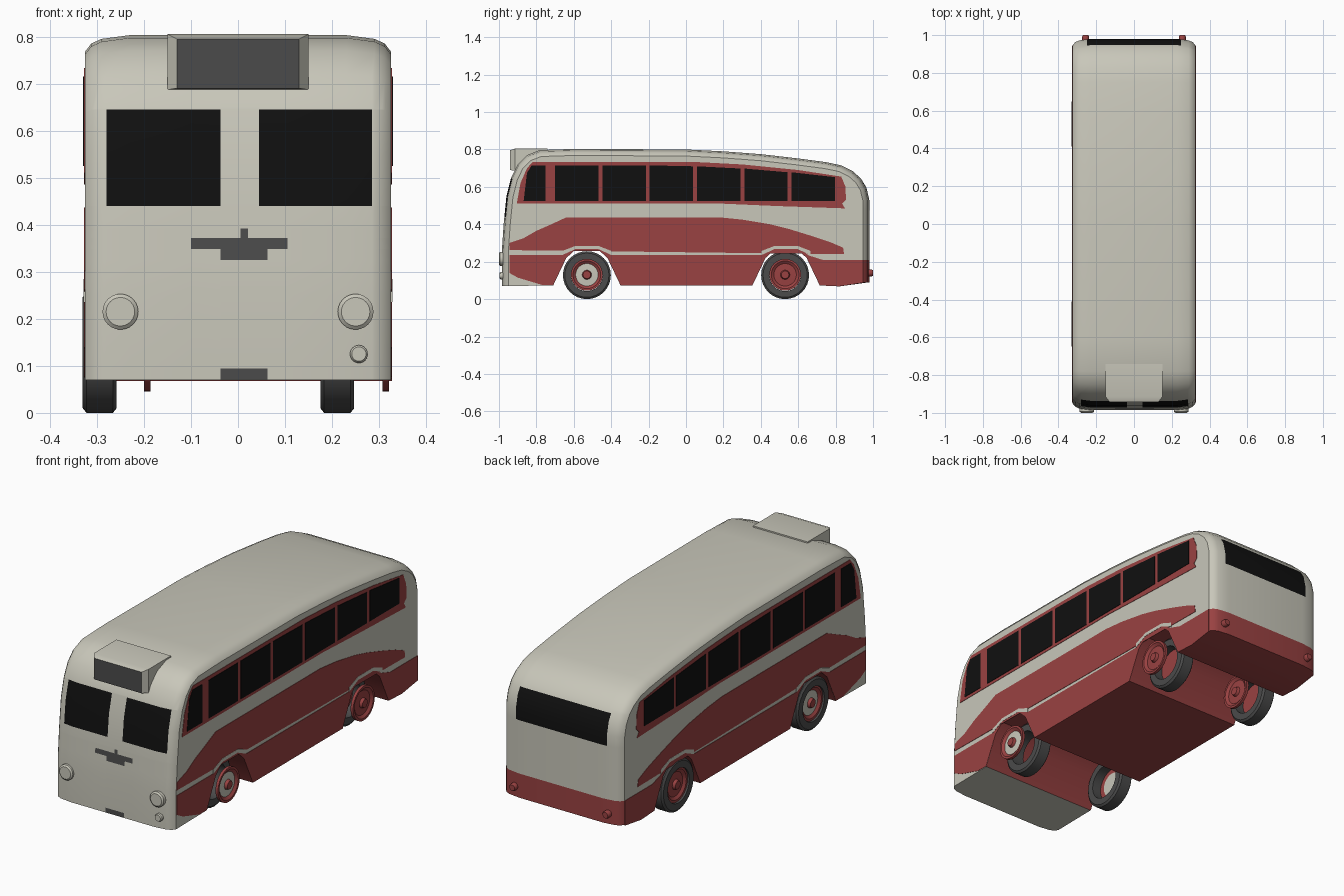
import bpy, bmesh, math
from mathutils import Vector

if "Cube" in bpy.data.objects:
    bpy.data.objects.remove(bpy.data.objects["Cube"])


def material(name, color):
    m = bpy.data.materials.new(name)
    m.use_nodes = True
    m.diffuse_color = (*color, 1)
    bsdf = next(n for n in m.node_tree.nodes if n.type == 'BSDF_PRINCIPLED')
    bsdf.inputs["Base Color"].default_value = (*color, 1)
    return m


MATS = [material("cream", (.58, .57, .49)), material("red", (.32, .054, .054)),
        material("black", (.005, .005, .005)), material("grey", (.07, .07, .07))]
CREAM, RED, BLACK, GREY = range(4)


def finish(name, bm, angle=30):
    bmesh.ops.recalc_face_normals(bm, faces=bm.faces[:])
    mesh = bpy.data.meshes.new(name)
    bm.to_mesh(mesh)
    bm.free()
    for m in MATS:
        mesh.materials.append(m)
    ob = bpy.data.objects.new(name, mesh)
    bpy.context.collection.objects.link(ob)
    bpy.ops.object.select_all(action='DESELECT')
    ob.select_set(True)
    bpy.context.view_layer.objects.active = ob
    bpy.ops.object.shade_smooth_by_angle(angle=math.radians(angle))
    return ob


def loft(rings, mat=CREAM):
    """Skin a row of equal closed rings and cap both ends."""
    bm = bmesh.new()
    rows = [[bm.verts.new(p) for p in ring] for ring in rings]
    n = len(rows[0])
    for a, b in zip(rows, rows[1:]):
        for i in range(n):
            j = (i + 1) % n
            bm.faces.new((a[i], a[j], b[j], b[i]))
    bm.faces.new(rows[0])
    bm.faces.new(rows[-1])
    for f in bm.faces:
        f.material_index = mat
    return bm


def paint(bm, where, x0, x1, z0, z1, mat):
    """Cut a rectangle into the chosen end faces and colour it."""
    for co, no in (((x0, 0, 0), (1, 0, 0)), ((x1, 0, 0), (1, 0, 0)),
                   ((0, 0, z0), (0, 0, 1)), ((0, 0, z1), (0, 0, 1))):
        faces = [f for f in bm.faces if where(f)]
        geom = set(faces)
        for f in faces:
            geom.update(f.edges, f.verts)
        bmesh.ops.bisect_plane(bm, geom=list(geom), plane_co=co, plane_no=no)
    for f in bm.faces:
        c = f.calc_center_median()
        if where(f) and x0 < c.x < x1 and z0 < c.z < z1:
            f.material_index = mat


def lathe(name, profile, mats, at, axis, steps=32):
    """Spin (radius, height) points round an axis; mats colours each band."""
    bm = bmesh.new()
    q = Vector(axis).to_track_quat('Z', 'Y')
    rows = []
    for r, h in profile:
        k = steps if r else 1
        rows.append([bm.verts.new(q @ Vector((r * math.cos(t), r * math.sin(t), h)) + Vector(at))
                     for t in (2 * math.pi * i / steps for i in range(k))])
    for a, b, m in zip(rows, rows[1:], mats):
        for i in range(steps):
            j = (i + 1) % steps
            vs = [a[i % len(a)], a[j % len(a)], b[j % len(b)], b[i % len(b)]]
            bm.faces.new(list(dict.fromkeys(vs))).material_index = m
    bmesh.ops.remove_doubles(bm, verts=bm.verts[:], dist=1e-5)
    return finish(name, bm)


def plate(name, pts, mat, top):
    """Thin painted panel on both flat sides."""
    for side, s in (("left", 1), ("right", -1)):
        finish(f"{name}_{side}", loft([[(s * x, y, z) for y, z in pts] for x in (.3245, top)], mat))


# Body: side outline from front sill over the roof to the rear sill
upper = [(-.985, .07), (-.985, .25), (-.975, .4), (-.96, .55), (-.935, .65), (-.9, .72),
         (-.85, .77), (-.78, .797), (-.6, .803), (0, .8), (.2, .79), (.4, .775), (.6, .752),
         (.75, .732), (.83, .715), (.89, .685), (.935, .645), (.965, .595), (.98, .53),
         (.98, .21), (.98, .09)]


def arch(y):
    return [(y + d, z) for d, z in ((.18, .073), (.11, .22), (.06, .265),
                                    (-.06, .265), (-.11, .22), (-.18, .073))]


lower = [(.82, .068)] + arch(.535) + arch(-.53)


def ring(x, inset):
    pts = []
    for i, (y, z) in enumerate(upper):
        a, b = upper[max(i - 1, 0)], upper[min(i + 1, len(upper) - 1)]
        d = Vector((b[0] - a[0], b[1] - a[1])).normalized()
        pts.append((x, y + d.y * inset, z - d.x * inset))
    return pts + [(x, y, z) for y, z in lower]


corner = [(.325, .035), (.312, .018), (.29, .008), (.23, 0)]
body = loft([ring(x, d) for x, d in corner] + [ring(-x, d) for x, d in reversed(corner)])
for f in body.faces:
    f.normal_update()
    c = f.calc_center_median()
    tail = c.y > .8 and c.z < .209
    under = -.72 < c.y and c.z < .3
    if abs(f.normal.x) < .99 and (tail or under):
        f.material_index = RED


def is_front(f):
    return f.calc_center_median().y < -.88 and abs(f.normal.y) > .6


def is_back(f):
    return f.calc_center_median().y > .9 and abs(f.normal.y) > .6


# Windscreen, badge, number plate and rear window
for rect in ((-.28, -.037, .44, .645, BLACK), (.045, .285, .44, .645, BLACK),
             (-.1, .105, .348, .372, GREY), (-.037, .063, .325, .348, GREY),
             (.005, .021, .372, .392, GREY), (-.037, .063, .0705, .094, GREY)):
    paint(body, is_front, *rect)
paint(body, is_back, -.25, .25, .475, .625, BLACK)
finish("body", body)

# Side paint: window band, middle sweep, lower skirt
plate("window_band", [(-.905, .51), (.2, .51), (.5, .497), (.85, .485), (.835, .51), (.855, .53),
                      (.853, .6), (.83, .655), (.6, .69), (.3, .72), (.05, .733), (-.82, .733),
                      (-.85, .7), (-.885, .62)], RED, .327)
plate("middle_sweep", [(-.945, .262), (.845, .24), (.84, .275), (.77, .305), (.68, .335),
                       (.55, .375), (.45, .4), (.3, .425), (.18, .437), (-.64, .437), (-.72, .4),
                       (-.8, .365), (-.87, .325), (-.945, .3)], RED, .327)
plate("lower_skirt", [(-.945, .236), (-.66, .236), (-.6, .268), (-.46, .268), (-.4, .236),
                      (.4, .236), (.47, .268), (.6, .268), (.66, .232), (.73, .21), (.945, .21),
                      (.945, .087)] + lower[:-1] + [(-.71, .075), (-.77, .076), (-.9, .115),
                                                    (-.945, .14)], RED, .327)
# Cream line over each wheel arch
for name, y in (("front", -.53), ("rear", .535)):
    plate(name + "_arch_line", [(y - .13, .236), (y - .06, .268), (y + .06, .268), (y + .13, .236),
                                (y + .13, .258), (y + .06, .285), (y - .06, .285),
                                (y - .13, .258)], CREAM, .328)

# Side windows, with tops following the roof
plate("window_front", [(-.868, .525), (-.75, .525), (-.75, .715), (-.825, .715), (-.85, .675)],
      BLACK, .329)
tops = [.715, .715, .715, .715, .71, .698, .678, .652]
for i in range(6):
    a = -.7 + i * .253
    plate(f"window_{i + 1}", [(a, .525), (a + .232, .525), (a + .232, tops[i + 2]),
                              (a, tops[i + 1])], BLACK, .329)

# Destination box
sign = loft([[(x, y, z) for x, z in ((-w, b), (w, b), (w, t), (-w, t))]
             for y, w, b, t in ((-.942, .13, .69, .795), (-.915, .15, .687, .805),
                                (-.74, .15, .687, .805))])
for f in sign.faces:
    if f.calc_center_median().y < -.935:
        f.material_index = GREY
finish("destination_box", sign)

# Wheels: ring tyres and dished discs
TYRE = [(.085, -.036), (.118, -.036), (.128, -.028), (.128, .028), (.118, .036), (.085, .036),
        (.085, -.036)]
DISC = [(0, 0), (.06, 0), (.085, 0), (.085, .014), (.074, .014), (.06, .004), (.025, .006),
        (.02, .02), (0, .02)]
for end, y, hub in (("front", -.53, CREAM), ("rear", .53, RED)):
    bands = [hub, RED, RED, RED, RED, hub, RED, RED]
    for side, s, tx in (("left", 1, .211), ("right", -1, -.294)):
        lathe(f"{end}_tyre_{side}", TYRE, [GREY] * 6, (tx, y, .128), (1, 0, 0))
        lathe(f"{end}_disc_{side}", DISC, bands, (s * .307, y, .13), (s, 0, 0))
        if end == "rear":
            lathe(f"inner_disc_{side}", DISC, bands, (s * .2, y, .13), (-s, 0, 0))


# Lamps
def lamp(name, x, y, z, r, depth, mat, direction):
    lathe(name, [(0, 0), (r, 0), (r, depth * .75), (r * .8, depth), (0, depth)], [mat] * 4,
          (x, y, z), (0, direction, 0), 24)


for side, s in (("left", 1), ("right", -1)):
    lamp("headlamp_" + side, s * .25, -.975, .215, .038, .025, CREAM, -1)
    lamp("tail_lamp_" + side, s * .256, .975, .14, .018, .025, RED, 1)
lamp("fog_lamp", .257, -.975, .125, .019, .022, CREAM, -1)
